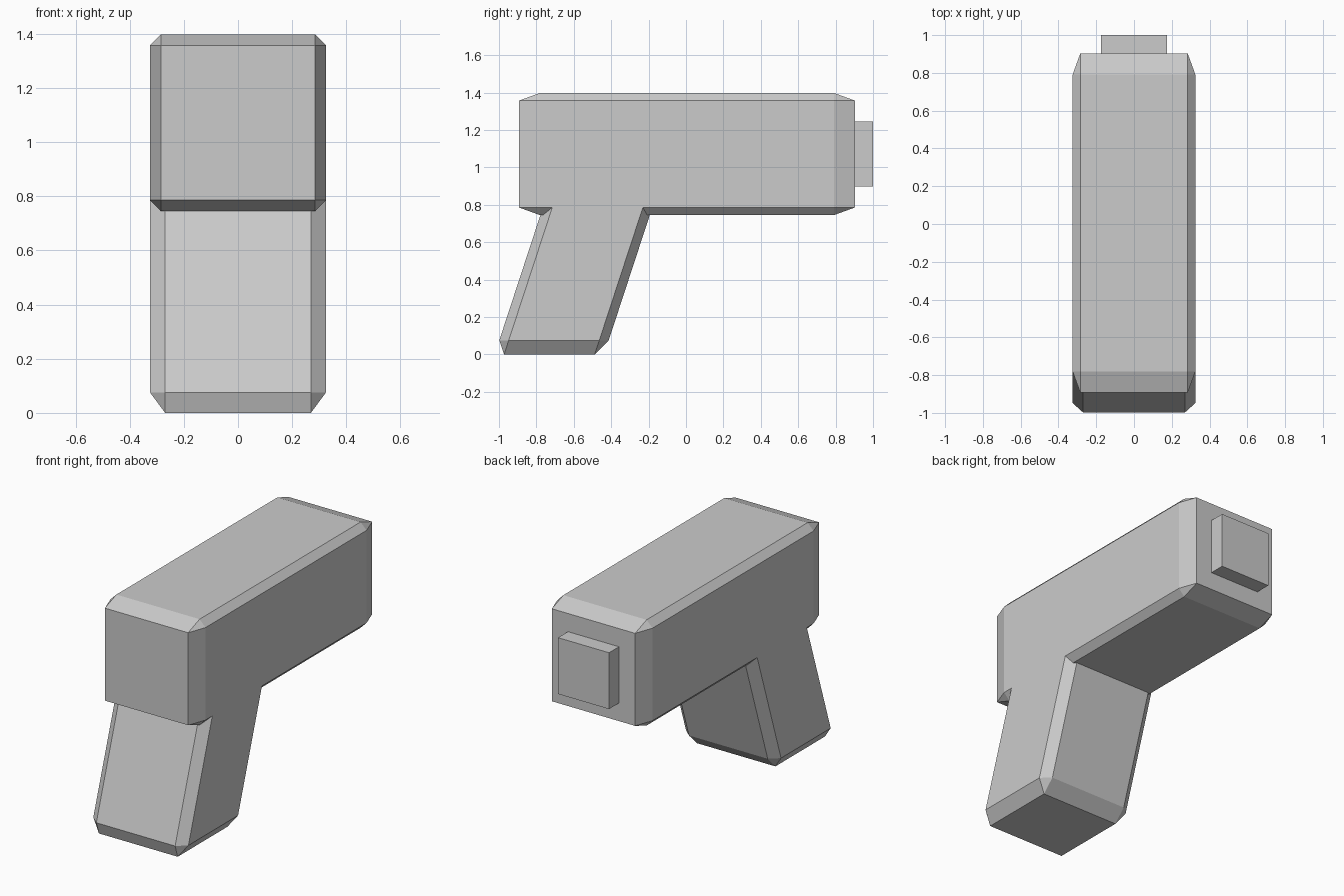
import bpy, bmesh
from mathutils import Matrix, Vector

if "Cube" in bpy.data.objects:
    bpy.data.objects.remove(bpy.data.objects["Cube"])


def block(name, lo, hi, bevel=0.0, z_cut=None, lean=0.0):
    """Box between two corners; bevel is a fraction of each side, lean is a y shear."""
    lo, hi = Vector(lo), Vector(hi)
    bm = bmesh.new()
    bmesh.ops.create_cube(bm, size=1)
    if bevel:
        bmesh.ops.bevel(bm, geom=[e for e in bm.edges if z_cut is None
                                  or min(v.co.z for v in e.verts) < 0],
                        offset=bevel, segments=1, affect='EDGES')
    size = hi - lo
    bm.transform(Matrix.Translation((lo + hi) / 2) @ Matrix.Diagonal((*size, 1)))
    for v in bm.verts:
        if z_cut is not None:
            v.co.z = min(v.co.z, z_cut)
        v.co.y += lean * v.co.z
    bmesh.ops.recalc_face_normals(bm, faces=bm.faces)
    mesh = bpy.data.meshes.new(name)
    bm.to_mesh(mesh)
    bm.free()
    obj = bpy.data.objects.new(name, mesh)
    bpy.context.collection.objects.link(obj)
    return obj


# Long chamfered upper housing
block("housing", (-0.325, -0.893, 0.745), (0.325, 0.903, 1.398), bevel=0.0625)

# Leaning handle, its flat sides flush with the housing sides
block("handle", (-0.325, -1.023, 0), (0.325, -0.438, 0.88),
      bevel=0.086, z_cut=0.787, lean=0.328)

# Square nozzle plate on the far end
block("nozzle", (-0.174, 0.89, 0.897), (0.174, 1.0, 1.245))
